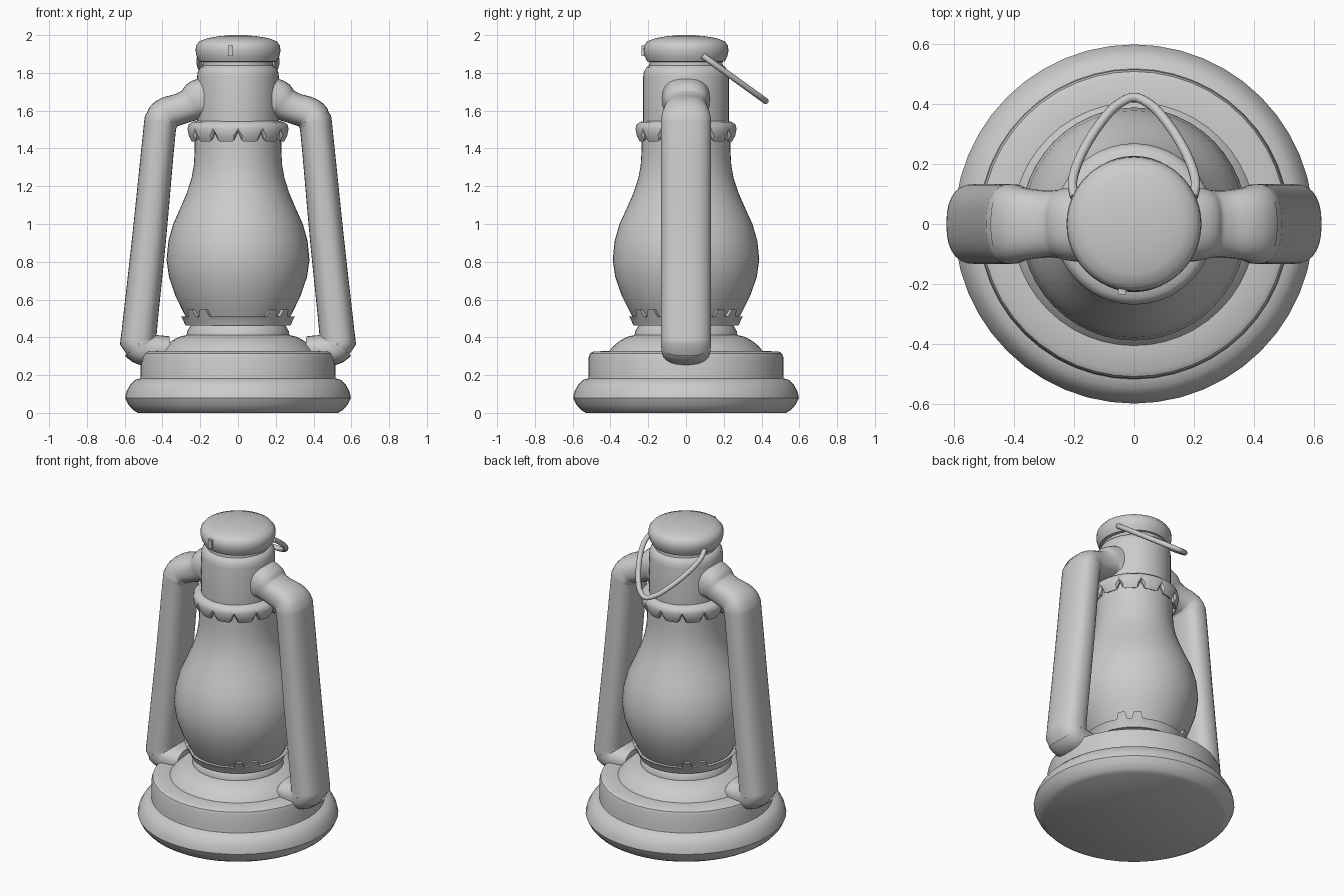
import bpy, bmesh, math
from mathutils import Vector

if "Cube" in bpy.data.objects:
    bpy.data.objects.remove(bpy.data.objects["Cube"])

def finish(name, verts, faces, angle=35):
    me = bpy.data.meshes.new(name)
    me.from_pydata(verts, [], faces)
    bm = bmesh.new()
    bm.from_mesh(me)
    bmesh.ops.remove_doubles(bm, verts=bm.verts, dist=1e-5)
    bmesh.ops.recalc_face_normals(bm, faces=bm.faces)
    bm.to_mesh(me)
    bm.free()
    ob = bpy.data.objects.new(name, me)
    bpy.context.collection.objects.link(ob)
    bpy.ops.object.select_all(action='DESELECT')
    ob.select_set(True)
    bpy.context.view_layer.objects.active = ob
    bpy.ops.object.shade_smooth_by_angle(angle=math.radians(angle))
    return ob

def skin(name, rings, closed=False, angle=35):
    """Join equal-length rings of points; cap the ends unless closed."""
    n = len(rings[0])
    verts = [p for r in rings for p in r]
    faces = []
    m = len(rings)
    for i in range(m if closed else m - 1):
        for j in range(n):
            k, a, b = (j + 1) % n, i * n, ((i + 1) % m) * n
            faces.append((a + j, a + k, b + k, b + j))
    if not closed:
        faces += [tuple(range(n))[::-1], tuple(range((m - 1) * n, m * n))]
    return finish(name, verts, faces, angle)

def lathe(name, profile, sides=48, sx=1.0, angle=35):
    rings = [[(r * sx * math.cos(2 * math.pi * j / sides),
               r * math.sin(2 * math.pi * j / sides), z)
              for j in range(sides)] for r, z in profile]
    return skin(name, rings, angle=angle)

def crown(name, section, sides=144):
    """Closed ring; section(angle) gives the (r, z) loop at that angle."""
    rings = []
    for j in range(sides):
        a = 2 * math.pi * j / sides
        rings.append([(r * math.cos(a), r * math.sin(a), z) for r, z in section(a)])
    return skin(name, rings, closed=True)

def spline(points, steps=6):
    """Catmull-Rom interpolation through the points."""
    p = [Vector(q) for q in points]
    p = [2 * p[0] - p[1]] + p + [2 * p[-1] - p[-2]]
    out = []
    for i in range(1, len(p) - 2):
        a, b, c, d = p[i - 1:i + 3]
        for s in range(steps):
            t = s / steps
            out.append(0.5 * (2 * b + (c - a) * t + (2 * a - 5 * b + 4 * c - d) * t * t
                              + (3 * b - a - 3 * c + d) * t ** 3))
    return out + [p[-2]]

# Stepped base and domed tank
lathe("base", [(0.53, 0.0), (0.555, 0.015), (0.582, 0.045), (0.598, 0.08), (0.59, 0.115),
               (0.57, 0.15), (0.545, 0.175), (0.517, 0.183), (0.515, 0.20), (0.515, 0.295),
               (0.508, 0.315), (0.49, 0.325), (0.405, 0.328), (0.385, 0.353), (0.35, 0.382),
               (0.31, 0.403), (0.272, 0.412), (0.27, 0.43), (0.25, 0.465), (0.24, 0.475)])

# Glass chimney
lathe("glass", [(0.26, 0.47), (0.295, 0.53), (0.34, 0.62), (0.375, 0.72), (0.388, 0.81),
                (0.378, 0.91), (0.352, 1.00), (0.315, 1.08), (0.28, 1.16), (0.253, 1.24),
                (0.24, 1.31), (0.235, 1.39), (0.235, 1.50)], sx=0.975)

# Glass holder ring with paired clips on the diagonals
def lower_section(a):
    d = abs((math.degrees(a) % 90) - 45)
    top = 0.548 if 3 < d < 14 else 0.51
    flare = 0.318 if top > 0.53 else 0.302
    return [(0.24, 0.462), (0.278, 0.462), (0.288, 0.485), (0.298, 0.505),
            (flare, top), (flare - 0.02, top), (0.26, 0.49)]
crown("glass_holder", lower_section)

# Notched collar above the glass
def upper_section(a):
    d = abs(((math.degrees(a) + 15) % 30) - 15)
    notch = max(0.0, 1 - d / 5.5) * 0.05
    return [(0.22, 1.545), (0.245, 1.54), (0.262, 1.525), (0.268, 1.505),
            (0.262, 1.465 + notch * 0.7), (0.247, 1.437 + notch), (0.232, 1.445 + notch),
            (0.225, 1.51)]
crown("notched_collar", upper_section)

# Upper body and cap
lathe("upper_body", [(0.225, 1.49), (0.227, 1.55), (0.227, 1.78), (0.223, 1.805),
                     (0.21, 1.83), (0.195, 1.838), (0.193, 1.87)], sx=0.955)
lathe("cap", [(0.18, 1.857), (0.205, 1.86), (0.218, 1.885), (0.225, 1.915), (0.222, 1.945),
              (0.205, 1.967), (0.165, 1.983), (0.10, 1.994), (0.04, 2.0)])

# Side tubes: flattened section swept along a bent path (x, z, thickness, width)
path = spline([(0.17, 1.66, 0.12, 0.128), (0.215, 1.652, 0.108, 0.122),
               (0.255, 1.63, 0.088, 0.113), (0.31, 1.608, 0.083, 0.113),
               (0.37, 1.588, 0.086, 0.122), (0.402, 1.555, 0.09, 0.132),
               (0.417, 1.48, 0.086, 0.133), (0.47, 0.93, 0.09, 0.133),
               (0.523, 0.43, 0.093, 0.133), (0.522, 0.365, 0.098, 0.133),
               (0.475, 0.335, 0.086, 0.128), (0.36, 0.335, 0.07, 0.115)], 4)
for name, side in (("right_tube", 1), ("left_tube", -1)):
    rings = []
    for i, p in enumerate(path):
        q = path[min(i + 1, len(path) - 1)] - path[max(i - 1, 0)]
        t = Vector((q[0], q[1])).normalized()
        ring = []
        for k in range(28):
            c, s = math.cos(2 * math.pi * k / 28), math.sin(2 * math.pi * k / 28)
            u = math.copysign(abs(c) ** 0.82, c) * p[2]
            w = math.copysign(abs(s) ** 0.82, s) * p[3]
            ring.append((side * (p[0] - t.y * u), w, p[1] + t.x * u))
        rings.append(ring)
    skin(name, rings, angle=50)

# Wire handle hanging back from the cap
half = [(0.198, 0.09), (0.205, 0.14), (0.185, 0.21), (0.14, 0.295), (0.08, 0.375), (0.035, 0.41)]
pts = half + [(0, 0.422)] + [(-x, y) for x, y in half[::-1]]
wire = spline([(x, y, 1.89 - (y - 0.09) * 0.72) for x, y in pts], 4)
normal = Vector((0, 0.72, 1)).normalized()
rings = []
for i, p in enumerate(wire):
    t = (wire[min(i + 1, len(wire) - 1)] - wire[max(i - 1, 0)]).normalized()
    b = t.cross(normal)
    rings.append([tuple(p + 0.016 * (math.cos(k * math.pi / 5) * normal
                                     + math.sin(k * math.pi / 5) * b)) for k in range(10)])
skin("wire_handle", rings, angle=60)

# Small latch tab on the cap front
def box(name, x, y, z, sx, sy, sz):
    rings = [[(x + a * sx, y + b * sy, z + c * sz)
              for a, b in ((-1, -1), (1, -1), (1, 1), (-1, 1))] for c in (-1, 1)]
    skin(name, rings)
box("cap_tab", -0.04, -0.215, 1.918, 0.013, 0.02, 0.028)
